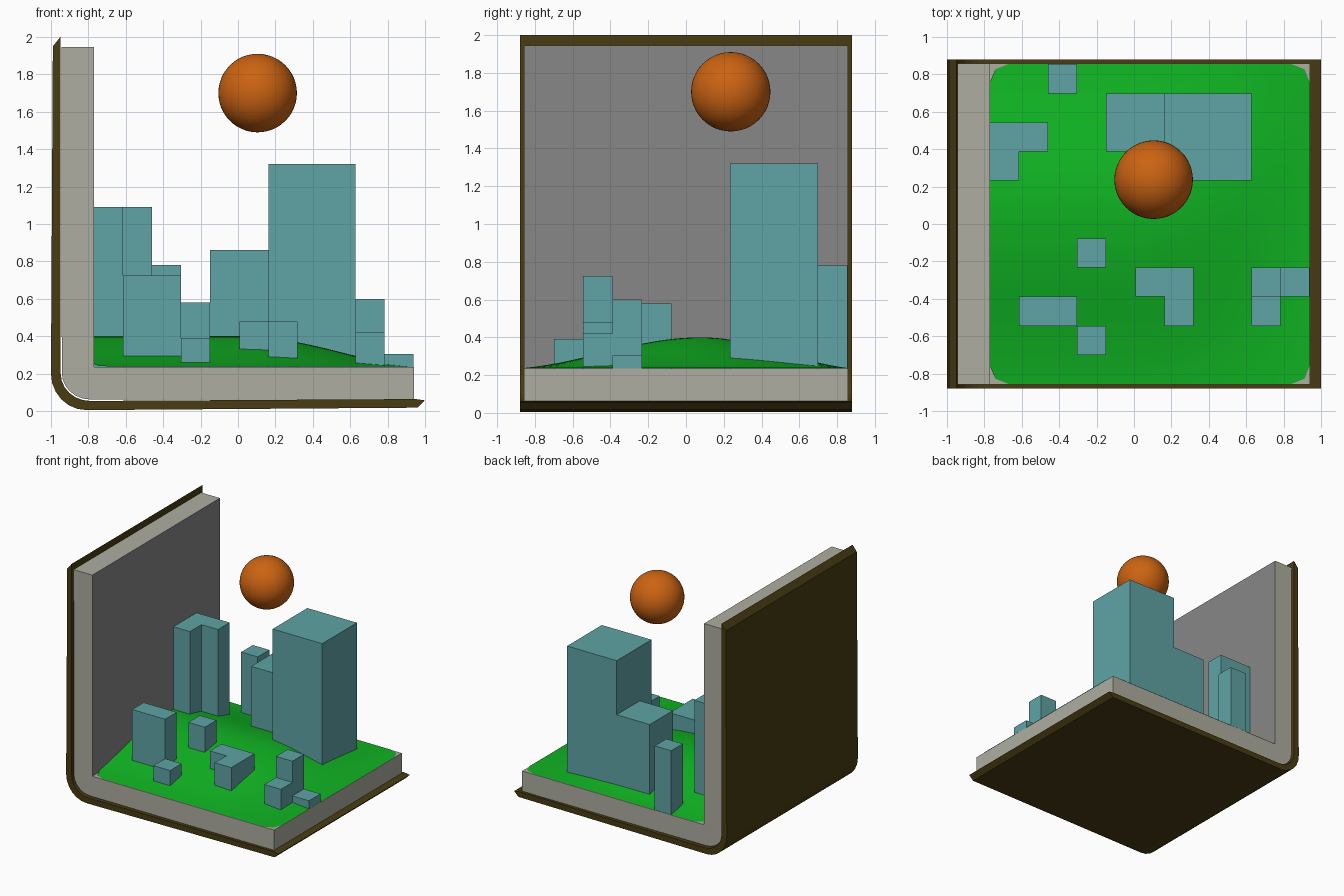
import bpy, bmesh, math
from mathutils import Vector

if "Cube" in bpy.data.objects:
    bpy.data.objects.remove(bpy.data.objects["Cube"])


def material(name, r, g, b):
    m = bpy.data.materials.new(name)
    m.diffuse_color = (r, g, b, 1)
    m.use_nodes = True
    m.node_tree.nodes["Principled BSDF"].inputs["Base Color"].default_value = m.diffuse_color
    return m


BROWN = material("dark brown", 0.065, 0.045, 0.006)
PAPER = material("paper", 0.42, 0.42, 0.355)
GREY = material("grey", 0.245, 0.245, 0.245)
GREEN = material("green", 0.005, 0.45, 0.016)
TEAL = material("teal", 0.115, 0.37, 0.375)
ORANGE = material("orange", 0.6, 0.125, 0.006)


def finish(bm, name, *mats):
    me = bpy.data.meshes.new(name)
    bm.to_mesh(me)
    bm.free()
    for m in mats:
        me.materials.append(m)
    ob = bpy.data.objects.new(name, me)
    bpy.context.collection.objects.link(ob)
    return ob


def prism(points, direction):
    """Extrude a closed outline along a vector."""
    bm = bmesh.new()
    f = bm.faces.new([bm.verts.new(p) for p in points])
    r = bmesh.ops.extrude_face_region(bm, geom=[f], use_keep_orig=True)
    vs = [v for v in r["geom"] if isinstance(v, bmesh.types.BMVert)]
    bmesh.ops.translate(bm, verts=vs, vec=Vector(direction))
    bmesh.ops.recalc_face_normals(bm, faces=bm.faces)
    return bm


def arc(cx, cz, rx, rz, a0, a1, n=6):
    return [(cx + rx * math.cos(math.radians(a0 + (a1 - a0) * i / n)),
             cz + rz * math.sin(math.radians(a0 + (a1 - a0) * i / n))) for i in range(n + 1)]


# Book cover: bent sheet with bevelled outer edges
cover = ([(-0.95, 2.0), (-0.99, 1.95)] + arc(-0.81, 0.2, 0.19, 0.195, 180, 270)
         + [(0.96, 0.018), (1.0, 0.057), (0.95, 0.064)]
         + arc(-0.79, 0.2, 0.158, 0.146, 270, 180))
finish(prism([(x, -0.88, z) for x, z in cover], (0, 1.76, 0)), "book_cover", BROWN)

# Page block, with a grey upright page
pages = ([(-0.77, 1.945), (-0.945, 1.945)] + arc(-0.79, 0.205, 0.152, 0.143, 180, 270)
         + [(0.94, 0.063), (0.94, 0.235), (-0.77, 0.235)])
bm = prism([(x, -0.857, z) for x, z in pages], (0, 1.714, 0))
for f in bm.faces:
    if f.normal.x > 0.9 and f.calc_center_median().x < 0:
        f.material_index = 1
finish(bm, "page_block", PAPER, GREY)

# Hill: grid lifted into a rounded ridge that falls away to the right
X0, CELL, BASE = -0.77, 0.1554, 0.235


def hill(x, y):
    fx = max(0.0, math.cos(math.pi / 2 * max(0.0, x) / 0.94)) ** 1.5
    d = min(1.0, abs(y - 0.08) / (0.935 if y < 0.08 else 0.775))
    fy = 0.7 * (1 + math.cos(math.pi * d)) / 2 + 0.3 * (1 - d * d)
    return BASE + 0.003 + 0.162 * fx * fy


N = 44
bm = bmesh.new()
bmesh.ops.create_grid(bm, x_segments=N, y_segments=N, size=0.855)
for v in bm.verts:
    v.co.x += 0.085
# clip the corners
for sx in (-1, 1):
    for sy in (-1, 1):
        for n, inset in (((1, 0.4), 0.028), ((0.4, 1), 0.028)):
            no = Vector((sx * n[0], sy * n[1], 0)).normalized()
            co = Vector((0.085 + sx * (0.855 - inset), sy * (0.855 - inset), 0))
            bmesh.ops.bisect_plane(bm, geom=bm.verts[:] + bm.edges[:] + bm.faces[:],
                                   plane_co=co, plane_no=no, clear_outer=True)
for v in bm.verts:
    v.co.z = hill(v.co.x, v.co.y)
for f in bm.faces:
    f.smooth = True
finish(bm, "green_hill", GREEN)


# Buildings: outlines in grid cells (column from the left, row from the front)
def building(name, cells, top):
    pts = [(X0 + CELL * i, -0.855 + CELL * j, BASE) for i, j in cells]
    finish(prism(pts, (0, 0, top - BASE)), name, TEAL)


def rect(i0, j0, i1, j1):
    return [(i0, j0), (i1, j0), (i1, j1), (i0, j1)]


building("tall_tower", rect(6, 7, 9, 10), 1.32)
building("tower_annex", rect(4, 8, 6, 10), 0.86)
building("wall_tower", [(0, 7), (1, 7), (1, 8), (2, 8), (2, 9), (0, 9)], 1.09)
building("back_tower", rect(2, 10, 3, 11), 0.78)
building("middle_block", rect(3, 4, 4, 5), 0.58)
building("wide_block", rect(1, 2, 3, 3), 0.725)
building("front_block", rect(3, 1, 4, 2), 0.39)
building("corner_block", [(5, 3), (6, 3), (6, 2), (7, 2), (7, 4), (5, 4)], 0.48)
building("right_block_high", rect(9, 3, 10, 4), 0.60)
building("right_block_middle", rect(9, 2, 10, 3), 0.42)
building("right_block_low", rect(10, 3, 11, 4), 0.305)

# Floating sun
bm = bmesh.new()
bmesh.ops.create_uvsphere(bm, u_segments=48, v_segments=24, radius=0.21)
for f in bm.faces:
    f.smooth = True
finish(bm, "sun", ORANGE).location = (0.105, 0.237, 1.70)
